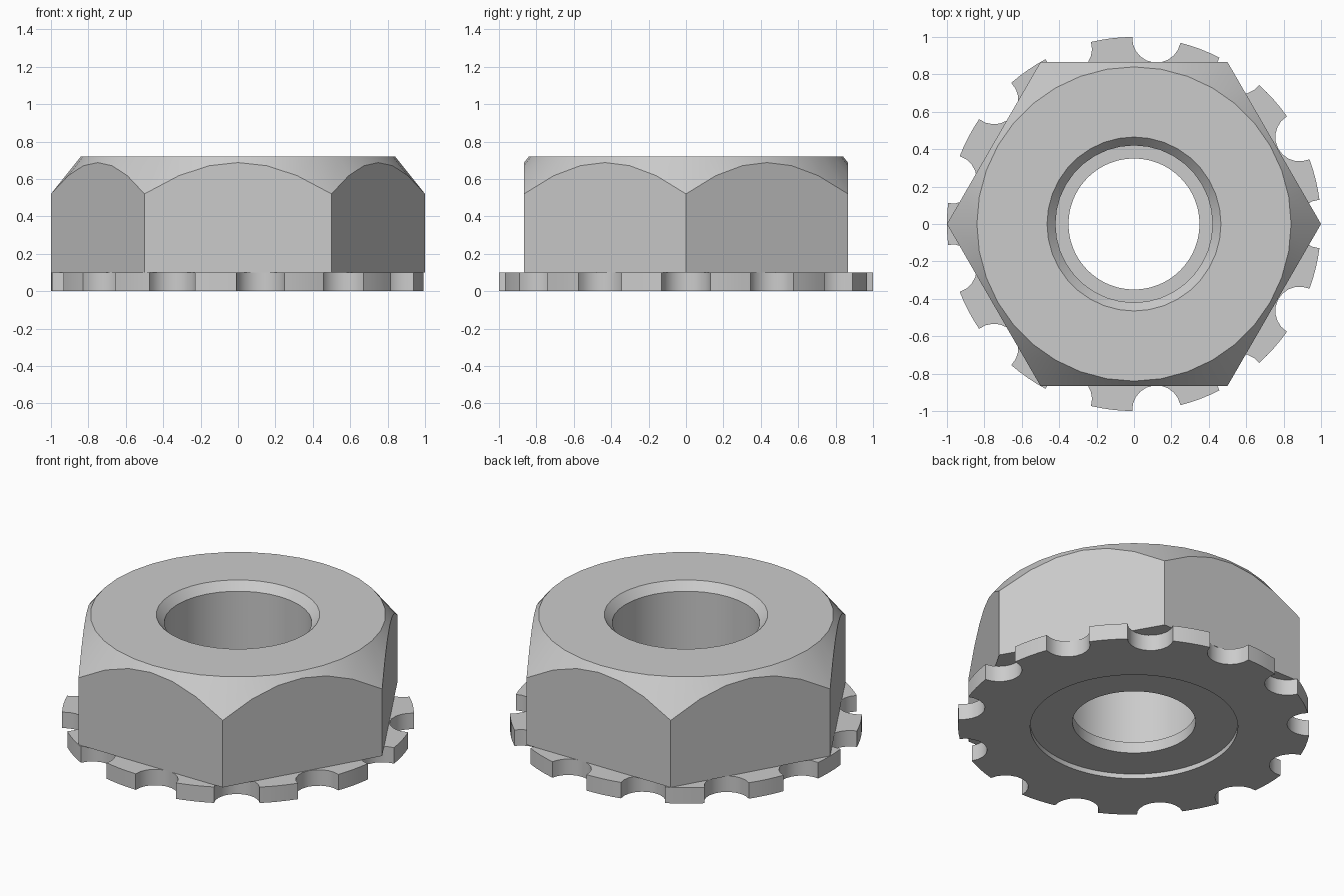
import bpy, bmesh
from math import sin, cos, pi, radians, atan2, asin

if "Cube" in bpy.data.objects:
    bpy.data.objects.remove(bpy.data.objects["Cube"])


def ring(angles, radius, z):
    return [(radius * cos(a), radius * sin(a), z) for a in angles]


def loft(name, rings):
    """Bridge closed rings of equal size, last one back to the first."""
    bm = bmesh.new()
    loops = [[bm.verts.new(p) for p in r] for r in rings]
    n = len(loops[0])
    for k, lower in enumerate(loops):
        upper = loops[(k + 1) % len(loops)]
        for i in range(n):
            j = (i + 1) % n
            bm.faces.new((lower[i], lower[j], upper[j], upper[i]))
    bmesh.ops.recalc_face_normals(bm, faces=bm.faces[:])
    mesh = bpy.data.meshes.new(name)
    bm.to_mesh(mesh)
    bm.free()
    obj = bpy.data.objects.new(name, mesh)
    bpy.context.collection.objects.link(obj)
    bpy.ops.object.select_all(action='DESELECT')
    obj.select_set(True)
    bpy.context.view_layer.objects.active = obj
    bpy.ops.object.shade_smooth_by_angle(angle=radians(28))
    return obj


# Hex nut: flat sides cut by a conical top chamfer, bevelled bore
N = 36
ang = [2 * pi * i / N for i in range(N)]
base, shoulder = [], []
for a in ang:
    r = cos(pi / 6) / cos(a % (pi / 3) - pi / 6)
    base.append((r * cos(a), r * sin(a), 0.10))
    shoulder.append((r * cos(a), r * sin(a), 0.72 - (r - 0.84) * 1.25))
loft("hex_nut", [base, shoulder,
                 ring(ang, 0.84, 0.72), ring(ang, 0.465, 0.72),
                 ring(ang, 0.42, 0.67), ring(ang, 0.42, 0.10)])

# Toothed washer: disc with 13 round notches and a shallow recess underneath
TEETH, NOTCH, STEPS, ARC = 13, 0.13, 10, 4
pitch = 2 * pi / TEETH
half = 2 * asin(NOTCH / 2)
outline = []
for t in range(TEETH):
    c = t * pitch
    start = pi / 2 + half / 2          # where the notch circle meets the rim
    end = 3 * pi / 2 - half / 2
    for s in range(STEPS + 1):
        b = c + end + (start - end) * s / STEPS
        outline.append((cos(c) + NOTCH * cos(b), sin(c) + NOTCH * sin(b)))
    for s in range(1, ARC):
        a = c + half + (pitch - 2 * half) * s / ARC
        outline.append((cos(a), sin(a)))
wang = [atan2(y, x) for x, y in outline]
loft("toothed_washer", [[(x, y, 0.0) for x, y in outline],
                        [(x, y, 0.10) for x, y in outline],
                        ring(wang, 0.35, 0.10), ring(wang, 0.35, 0.03),
                        ring(wang, 0.59, 0.03), ring(wang, 0.59, 0.0)])
